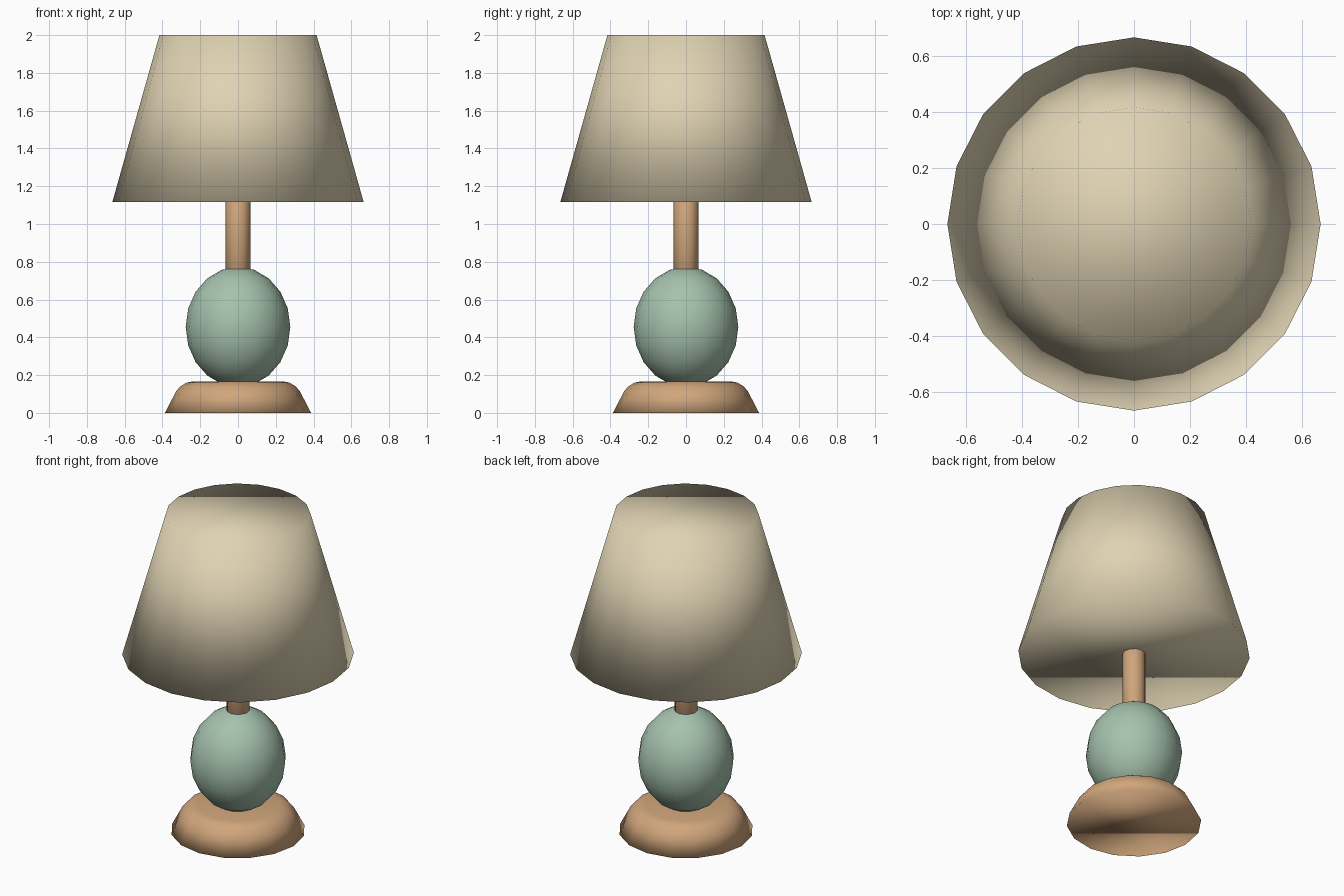
import bpy
import bmesh
from mathutils import Matrix

default_cube = bpy.data.objects.get("Cube")
if default_cube:
    bpy.data.objects.remove(default_cube, do_unlink=True)


def make_material(name, rgb):
    mat = bpy.data.materials.new(name)
    mat.use_nodes = True
    color = (*rgb, 1.0)
    mat.diffuse_color = color
    bsdf = next(n for n in mat.node_tree.nodes if n.type == "BSDF_PRINCIPLED")
    bsdf.inputs["Base Color"].default_value = color
    return mat


wood = make_material("warm_wood", (0.63, 0.38, 0.20))
glaze = make_material("sage_glaze", (0.38, 0.54, 0.42))
linen = make_material("cream_linen", (0.74, 0.65, 0.45))


def finish(name, bm, mat):
    """Turn a bmesh into a fully smooth object with one material."""
    mesh = bpy.data.meshes.new(name)
    bm.to_mesh(mesh)
    bm.free()
    mesh.materials.append(mat)
    mesh.shade_smooth()
    obj = bpy.data.objects.new(name, mesh)
    bpy.context.collection.objects.link(obj)
    return obj


def tapered(name, sides, r_low, r_high, z_low, z_high, mat, round_top=0.0):
    """Closed tapered cylinder, with an optional rounded upper rim."""
    bm = bmesh.new()
    bmesh.ops.create_cone(
        bm, cap_ends=True, cap_tris=False, segments=sides,
        radius1=r_low, radius2=r_high, depth=z_high - z_low,
        matrix=Matrix.Translation((0, 0, (z_low + z_high) / 2)))
    if round_top:
        rim = [e for e in bm.edges
               if all(v.co.z > z_high - 0.001 for v in e.verts)]
        bmesh.ops.bevel(bm, geom=rim, offset=round_top, segments=3,
                        profile=0.5, affect="EDGES", clamp_overlap=True)
    return finish(name, bm, mat)


# Foot, with a softly rounded upper rim
tapered("base", 16, 0.387, 0.30, 0.0, 0.167, wood, round_top=0.06)

# Egg-shaped ceramic body
bm = bmesh.new()
bmesh.ops.create_uvsphere(
    bm, u_segments=16, v_segments=10, radius=1.0,
    matrix=Matrix.Translation((0, 0, 0.455)) @ Matrix.Diagonal((0.277, 0.277, 0.318, 1)))
finish("body", bm, glaze)

# Stem running through the body into the shade
tapered("stem", 12, 0.066, 0.066, 0.4, 1.5, wood)

# Closed tapered shade
tapered("shade", 20, 0.665, 0.416, 1.117, 2.0, linen)
